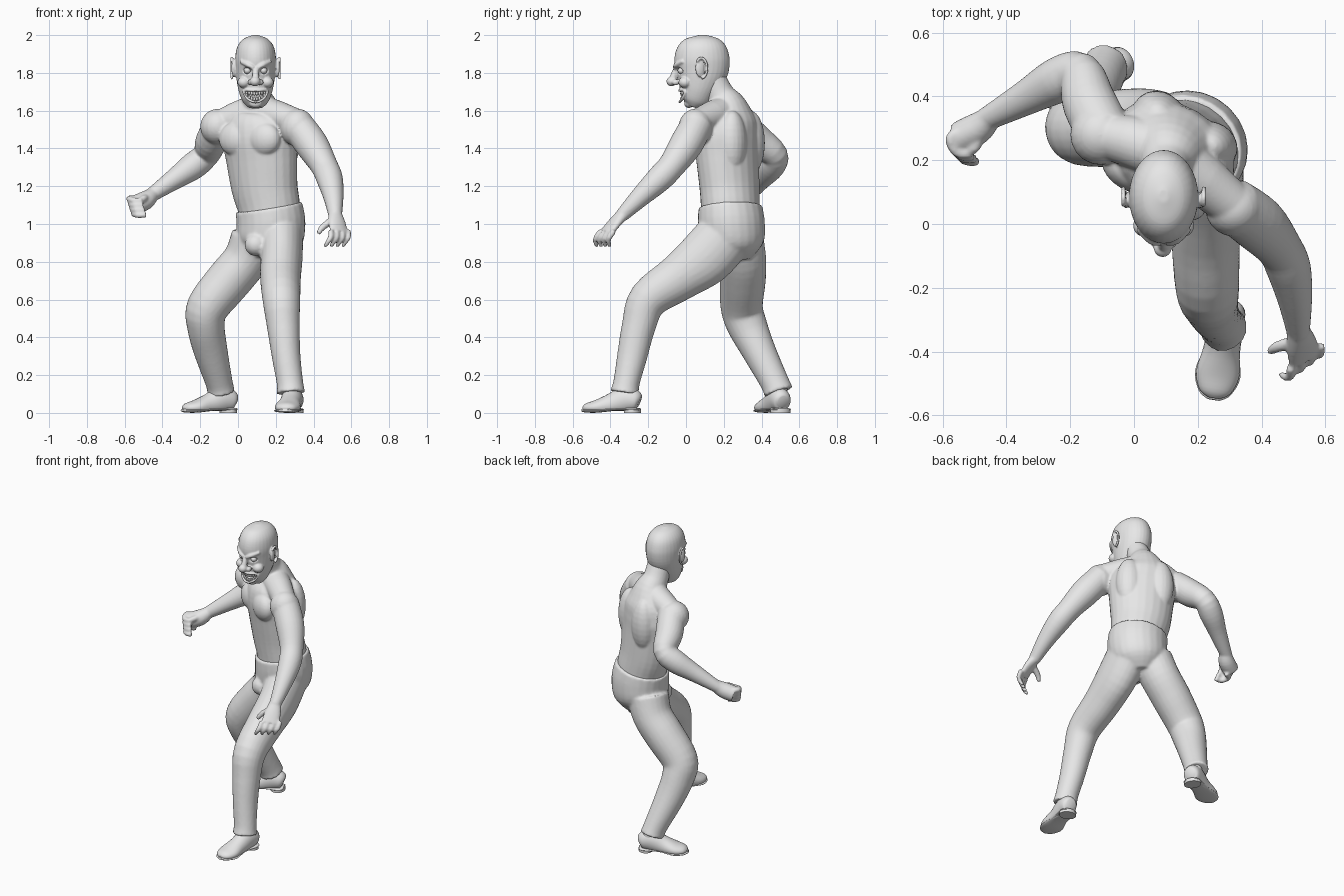
import bpy, bmesh, math
from mathutils import Vector, Matrix

default = bpy.data.objects.get("Cube")
if default:
    bpy.data.objects.remove(default)

grey = bpy.data.materials.new("clay_grey")
grey.use_nodes = True
grey.diffuse_color = (0.8, 0.8, 0.8, 1)
grey.node_tree.nodes["Principled BSDF"].inputs["Base Color"].default_value = grey.diffuse_color

TWIST = math.radians(-30)                      # torso and hips are turned to the right
ACROSS = Vector((math.cos(TWIST), math.sin(TWIST), 0))
FORWARD = Vector((math.sin(TWIST), -math.cos(TWIST), 0))
UP = Vector((0, 0, 1))


def spline(points, steps=4):
    """Catmull-Rom smoothing of points that also carry radii."""
    result = []
    last = len(points) - 1
    for i in range(last):
        p0, p1, p2, p3 = (points[max(0, min(last, i + k))] for k in (-1, 0, 1, 2))
        for s in range(steps):
            t = s / steps
            result.append([b + t / 2 * (c - a + t * (2*a - 5*b + 4*c - d + t * (3*(b - c) + d - a)))
                           for a, b, c, d in zip(p0, p1, p2, p3)])
    return result + [list(points[last])]


def tube(bm, points, side=ACROSS, sides=24):
    """Loft of ellipses; each point is x, y, z, half width, half depth."""
    points = spline([tuple(p) if len(p) == 5 else (*p, p[-1]) for p in points])
    rings = []
    for i, (x, y, z, a, b) in enumerate(points):
        before, after = points[max(i - 1, 0)], points[min(i + 1, len(points) - 1)]
        along = (Vector(after[:3]) - Vector(before[:3])).normalized()
        u = (side - along * side.dot(along)).normalized()
        v = along.cross(u)
        angles = [math.tau * k / sides for k in range(sides)]
        rings.append([bm.verts.new(Vector((x, y, z)) + u * a * math.cos(w) + v * b * math.sin(w))
                      for w in angles])
    for low, high in zip(rings, rings[1:]):
        for k in range(sides):
            n = (k + 1) % sides
            bm.faces.new((low[k], low[n], high[n], high[k]))
    bm.faces.new(rings[0][::-1])
    bm.faces.new(rings[-1])


def ball(bm, centre, radii, yaw=0.0):
    matrix = Matrix.Translation(centre) @ Matrix.Rotation(yaw, 4, "Z") @ Matrix.Diagonal((*radii, 1))
    bmesh.ops.create_uvsphere(bm, u_segments=20, v_segments=14, radius=1, matrix=matrix)


def finish(bm, name, voxel=0, smooth=4):
    """Turn the pieces into an object, fused into one skin if a voxel size is given."""
    bmesh.ops.recalc_face_normals(bm, faces=bm.faces)
    mesh = bpy.data.meshes.new(name)
    bm.to_mesh(mesh)
    bm.free()
    ob = bpy.data.objects.new(name, mesh)
    bpy.context.collection.objects.link(ob)
    if voxel:
        fuse = ob.modifiers.new("fuse", "REMESH")
        fuse.mode, fuse.voxel_size = "VOXEL", voxel
        relax = ob.modifiers.new("relax", "SMOOTH")
        relax.factor, relax.iterations = 0.5, smooth
        graph = bpy.context.evaluated_depsgraph_get()
        ob.data = bpy.data.meshes.new_from_object(ob.evaluated_get(graph))
        ob.modifiers.clear()
    ob.data.materials.clear()
    ob.data.materials.append(grey)
    ob.data.shade_smooth()
    return ob


# Torso and neck
bm = bmesh.new()
tube(bm, [(.17, .24, .95, .16, .15), (.165, .235, 1.08, .17, .15), (.14, .23, 1.2, .185, .15),
          (.125, .22, 1.35, .2, .155), (.115, .215, 1.46, .21, .16), (.11, .225, 1.55, .18, .145),
          (.11, .22, 1.62, .11, .1), (.1, .18, 1.68, .078, .08), (.1, .13, 1.78, .07, .075)])
chest = Vector((.115, .215, 1.45))
for s in (-1, 1):
    ball(bm, chest + FORWARD * .105 + ACROSS * s * .085, (.098, .062, .09), TWIST)
    ball(bm, chest - FORWARD * .09 + ACROSS * s * .095 - UP * .02, (.085, .075, .17), TWIST)
tube(bm, [(-.1, .28, 1.53, .07), (.1, .22, 1.59, .09), (.31, .06, 1.54, .07)], UP)

# Right arm with fist
ball(bm, (-.105, .28, 1.515), (.095, .095, .095))
tube(bm, [(-.09, .28, 1.53, .085), (-.14, .38, 1.44, .085), (-.17, .47, 1.365, .07),
          (-.24, .45, 1.305, .072), (-.34, .395, 1.235, .055), (-.47, .325, 1.145, .036)], UP)
tube(bm, [(-.45, .335, 1.16, .036), (-.49, .3, 1.125, .05), (-.55, .27, 1.1, .05)], UP)
for i in range(4):
    x, y, z = -.56 + .008 * i, .28 - .008 * i, 1.135 - .026 * i
    tube(bm, [(x + .03, y + .02, z, .016), (x - .015, y - .01, z, .017),
              (x + .005, y - .055, z - .01, .016), (x + .05, y - .06, z - .01, .014)], UP, 10)
tube(bm, [(-.48, .29, 1.14, .018), (-.5, .24, 1.135, .018), (-.54, .22, 1.11, .015)], UP, 10)

# Left arm with open hand
ball(bm, (.315, .05, 1.51), (.092, .09, .1))
tube(bm, [(.31, .06, 1.53, .085), (.39, .0, 1.42, .088), (.455, -.075, 1.31, .072),
          (.485, -.14, 1.24, .07), (.505, -.24, 1.145, .054), (.515, -.34, 1.045, .036)])
spread = Vector((.08, .06, 0))
tube(bm, [(.513, -.33, 1.055, .036, .034), (.525, -.375, 1.01, .05, .026),
          (.535, -.42, .955, .056, .02)], spread)
for i in range(4):
    x, y, z = Vector((.537, -.415, .965)) + spread * (i - 1.5) / 2.6
    tube(bm, [(x, y, z, .015), (x, y - .025, z - .035, .015), (x - .015, y - .03, z - .06, .013),
              (x - .03, y - .02, z - .085, .01)], spread, 10)
tube(bm, [(.5, -.37, 1.02, .02), (.45, -.385, .985, .018), (.425, -.4, .95, .012)], UP, 10)
finish(bm, "bare_torso_and_arms", .007)

# Trousers
bm = bmesh.new()
tube(bm, [(.163, .235, 1.09, .182, .165), (.175, .24, 1.0, .185, .175),
          (.165, .245, .9, .17, .165), (.155, .245, .82, .09, .1)])
ball(bm, (.095, .115, .89), (.06, .06, .06))
tube(bm, [(.225, .2, .93, .12, .15), (.23, .1, .82, .112, .15), (.225, -.04, .715, .108, .125),
          (.23, -.2, .6, .1, .105), (.24, -.25, .46, .087, .09), (.255, -.285, .3, .076, .08),
          (.275, -.315, .16, .07, .07), (.28, -.325, .105, .075, .078)], Vector((1, 0, 0)))
tube(bm, [(.09, .28, .92, .13, .13), (.04, .3, .81, .125, .12), (-.05, .3, .7, .122, .12),
          (-.16, .295, .56, .112, .112), (-.17, .325, .46, .106, .1), (-.145, .385, .33, .09, .09),
          (-.1, .47, .16, .076, .072), (-.09, .49, .11, .08, .074)], Vector((0, 1, 0)))
finish(bm, "trousers", .009)


# Shoes with sole and heel block
def shoe(name, heel, toe):
    bm = bmesh.new()
    heel, toe = Vector(heel), Vector(toe)
    side = (toe - heel).cross(UP).normalized()

    def at(t, z, a, b):
        return (*heel.lerp(toe, t).xy, z, a, b)
    tube(bm, [at(.0, .06, .03, .03), at(.06, .065, .05, .055), at(.25, .07, .056, .07),
              at(.5, .045, .058, .058), at(.75, .03, .068, .04), at(.93, .026, .05, .026),
              at(1, .024, .02, .01)], side)
    for v in bm.verts:
        v.co.z = max(v.co.z, .012)
    tube(bm, [at(.0, .019, .035, .008), at(.1, .019, .055, .008), at(.45, .019, .052, .009),
              at(.75, .012, .072, .011), at(.95, .012, .05, .01), at(1.02, .014, .02, .007)], side)
    tube(bm, [at(.13, .0, .054, .045), at(.13, .02, .054, .045)], side)
    tube(bm, [at(.2, .06, .05, .05), at(.23, .16, .045, .045)], side)
    ob = finish(bm, name)
    bpy.context.view_layer.objects.active = ob
    ob.select_set(True)
    bpy.ops.object.shade_smooth_by_angle(angle=math.radians(50))
    ob.select_set(False)


shoe("left_shoe", (.3, -.245, 0), (.25, -.545, 0))
shoe("right_shoe", (-.015, .515, 0), (-.29, .4, 0))

# Head
MID = .093
bm = bmesh.new()
tube(bm, [(MID, .035, 1.62, .04, .03), (MID, .045, 1.65, .068, .075), (MID, .06, 1.7, .088, .097),
          (MID, .075, 1.76, .1, .122), (MID, .085, 1.82, .106, .142), (MID, .085, 1.88, .108, .146),
          (MID, .087, 1.94, .096, .128), (MID, .088, 1.98, .064, .088),
          (MID, .088, 2.0, .015, .02)], Vector((1, 0, 0)), 32)
ball(bm, (MID, .015, 1.638), (.035, .025, .024))
tube(bm, [(MID, -.05, 1.825, .014), (MID, -.065, 1.785, .018), (MID, -.07, 1.755, .024)])
ball(bm, (.09, -.076, 1.755), (.028, .028, .026))
for s in (-1, 1):
    ball(bm, (MID + s * .026, -.055, 1.75), (.016, .02, .016))
    ball(bm, (MID + s * .062, -.005, 1.75), (.034, .035, .03))
    tube(bm, [(MID + s * .012, -.058, 1.825, .012), (MID + s * .04, -.05, 1.843, .014),
              (MID + s * .08, -.015, 1.862, .01)], UP, 10)
    # Ear with raised rim
    ear = Vector((MID + s * .112, .075, 1.825))
    ball(bm, ear, (.014, .027, .048), s * .35)
    rim = [ear + Vector((s * .014, .03 * math.sin(w) + .006, .054 * math.cos(w)))
           for w in (k * .5 - .9 for k in range(9))]
    tube(bm, [(*p, .0075) for p in rim], Vector((1, 0, 0)), 10)


def mouth_z(dx):
    return 1.676 + 6 * dx * dx


def face_y(dx):
    return .06 - .093 * math.sqrt(1 - (dx / .086) ** 2)


# Lips
for lift in (-1, 1):
    lip = [(dx, lift * .03 * math.sqrt(max(0, 1 - (dx / .064) ** 2)))
           for dx in (k * .016 - .064 for k in range(9))]
    tube(bm, [(MID + dx, face_y(dx), mouth_z(dx) + dz, .008) for dx, dz in lip], UP, 10)
head = finish(bm, "head", .005, 3)

# Sunken mouth and eye sockets
for v in head.data.vertices:
    dx, z = v.co.x - MID, v.co.z
    if v.co.y < .03:
        e = (dx / .058) ** 2 + ((z - mouth_z(dx)) / .025) ** 2
        if e < 1:
            v.co.y += .035 * (1 - e * e)
        e = ((abs(dx) - .043) / .027) ** 2 + ((z - 1.812) / .021) ** 2
        if e < 1:
            v.co.y += .016 * (1 - e)

# Eyes
bm = bmesh.new()
for s in (-1, 1):
    ball(bm, (MID + s * .043, -.024, 1.812), (.019, .02, .018))
finish(bm, "eyes")

# Teeth in two rows
bm = bmesh.new()
for k in range(8):
    dx = (k - 3.5) * .0135
    reach = .02 * math.sqrt(1 - (dx / .062) ** 2)
    for lift in (-1, 1):
        ball(bm, (MID + dx, face_y(dx) + .009, mouth_z(dx) + lift * reach * .75), (.0066, .007, .0125))
finish(bm, "teeth")
